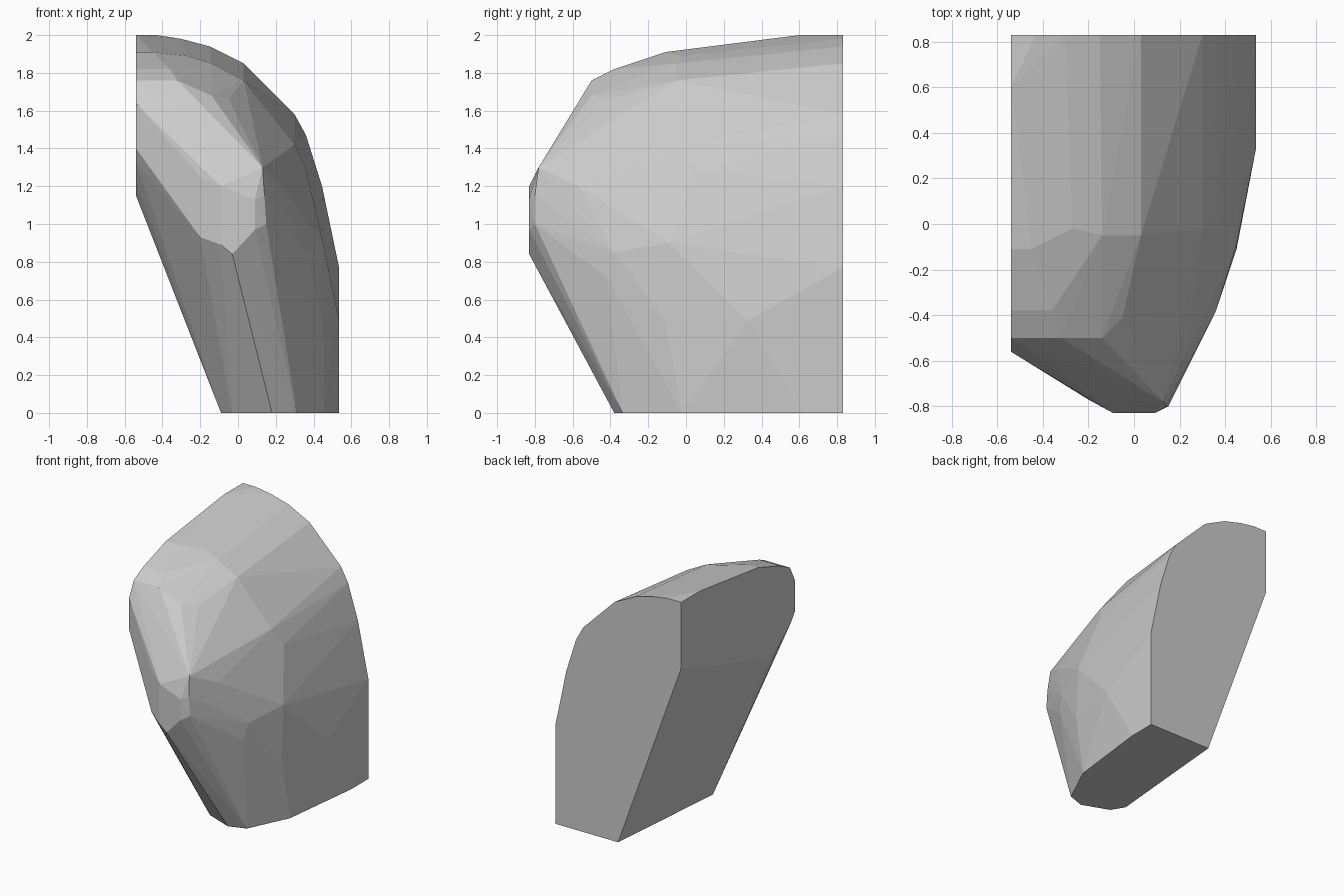
import bpy, bmesh, math

# Flat cuts of the boulder: back (x, z), base (x, y), left side (y, z)
back = [(0, 0), (.535, 0), (.535, .77), (.445, 1.2), (.36, 1.47), (.3, 1.58),
        (.03, 1.85), (-.15, 1.94), (-.3, 1.98), (-.43, 2), (-.54, 2), (-.54, 1.49)]
base = [(-.09, -.2), (-.03, -.3), (.18, -.38), (.31, -.335), (.46, -.02), (.535, .62)]
left = [(.6, 2), (-.11, 1.91), (-.38, 1.82), (-.5, 1.76), (-.56, 1.64),
        (-.56, 1.4), (-.51, 1.33), (-.38, 1.22), (-.25, 1.15)]

# Rounded crown
crown = [(.03, -.05, 1.76), (-.14, -.05, 1.85), (-.27, -.02, 1.89), (-.45, -.11, 1.91),
         (-.36, -.38, 1.82), (-.05, -.41, 1.66), (-.32, -.5, 1.76), (-.14, -.5, 1.68)]

# Blunt nose at the front
nose = [(-.09, -.83, 1.2), (.09, -.83, 1.13), (.09, -.83, .97), (-.03, -.83, .84),
        (-.09, -.83, .89), (.15, -.8, 1.0), (.14, -.8, 1.15), (.13, -.78, 1.3),
        (-.2, -.77, .93), (-.2, -.77, 1.25)]

# Bulging right flank
flank = [(.535, .33, .49), (.45, -.11, .49), (.45, -.09, .9), (.36, -.38, .85),
         (.34, -.42, .72), (.25, -.58, 1.04), (.23, -.57, 1.2), (.36, .05, 1.29),
         (.3, -.02, 1.42)]

points = [(x, .83, z) for x, z in back] + [(x, y, 0) for x, y in base]
points += [(-.54, y, z) for y, z in left] + crown + nose + flank

# Wrap the points in a faceted convex skin
bm = bmesh.new()
for p in points:
    bm.verts.new(p)
res = bmesh.ops.convex_hull(bm, input=bm.verts[:])
loose = [v for v in bm.verts if not v.link_faces]
bmesh.ops.delete(bm, geom=loose, context='VERTS')
bmesh.ops.dissolve_limit(bm, angle_limit=math.radians(1),
                         verts=bm.verts[:], edges=bm.edges[:])
bmesh.ops.recalc_face_normals(bm, faces=bm.faces[:])

mesh = bpy.data.meshes.new("boulder")
bm.to_mesh(mesh)
bm.free()
boulder = bpy.data.objects.new("boulder", mesh)
bpy.context.collection.objects.link(boulder)
